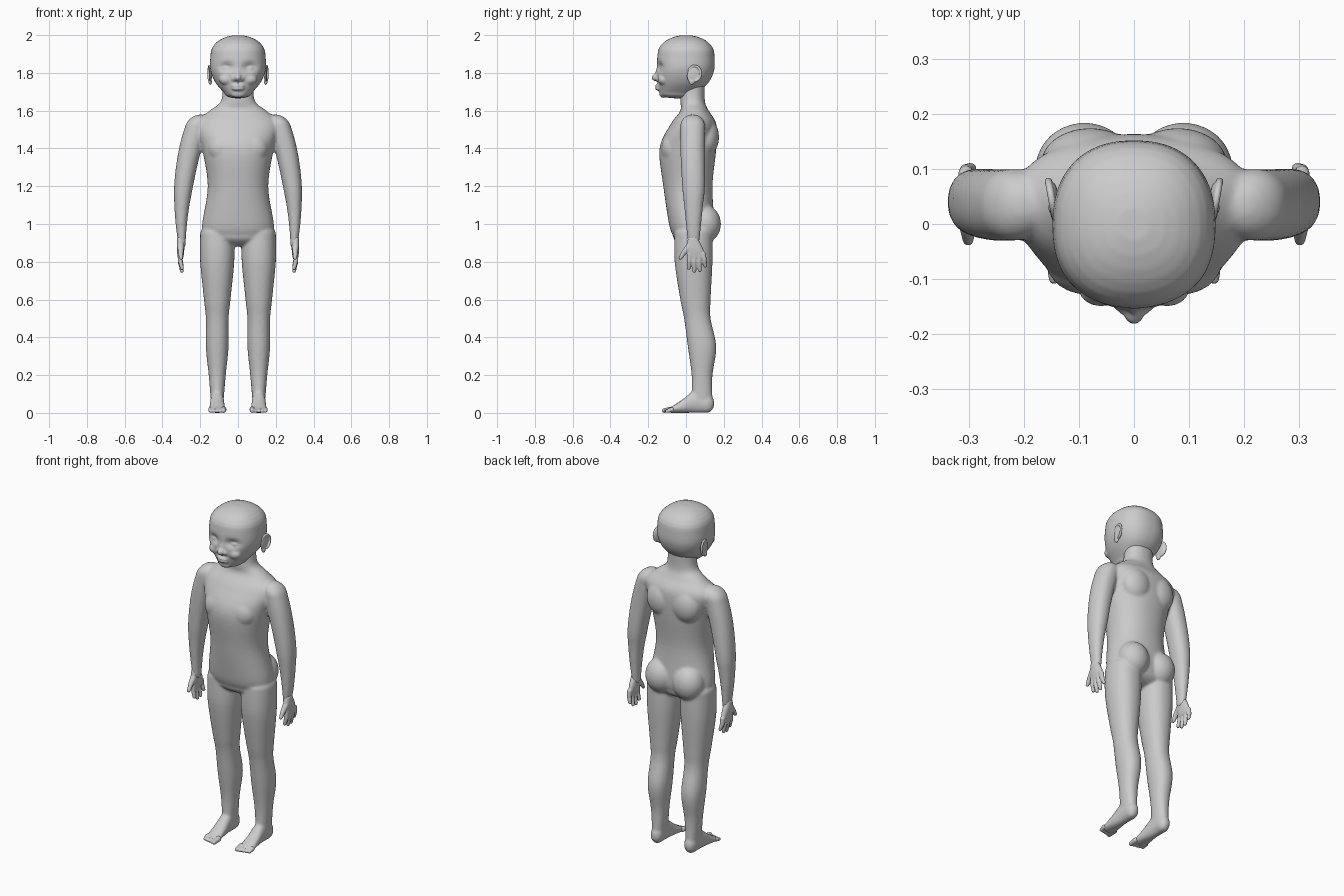
import bpy, bmesh, math
from mathutils import Matrix, Vector

cube = bpy.data.objects.get("Cube")
if cube:
    bpy.data.objects.remove(cube)

grey = bpy.data.materials.new("plain grey")
grey.use_nodes = True
colour = (.6, .6, .6, 1)
grey.diffuse_color = colour
grey.node_tree.nodes["Principled BSDF"].inputs["Base Color"].default_value = colour


def blend(a, b, c, d, t):
    """Catmull-Rom value between b and c."""
    slope_b, slope_c = (c - a) / 2, (d - b) / 2
    rise = c - b
    return b + t * (slope_b + t * (3 * rise - 2 * slope_b - slope_c + t * (slope_b + slope_c - 2 * rise)))


def refine(rows, steps=6):
    """Smooth a short list of sections into many."""
    padded = [rows[0], *rows, rows[-1]]
    smooth = []
    for group in zip(padded, padded[1:], padded[2:], padded[3:]):
        for step in range(steps):
            smooth.append([blend(*values, step / steps) for values in zip(*group)])
    return smooth + [list(rows[-1])]


def dome(section, length, steps=8):
    """Sections that round off an open end."""
    place, half, low, high = section
    middle, depth = (low + high) / 2, (high - low) / 2
    rounded = []
    for step in range(1, steps):
        angle = math.pi / 2 * step / steps
        shrink = math.cos(angle)
        rounded.append([place + length * math.sin(angle), half * shrink,
                        middle - depth * shrink, middle + depth * shrink])
    return rounded


def signed_power(value, power):
    return math.copysign(abs(value) ** (2 / power), value)


def loft(bm, rows, ends, centre=lambda place: 0, along_y=False, power=2.2, segments=64):
    """Skin sections of (place, half width, low limit, high limit), first row to last going down."""
    sections = refine(rows)
    sections = dome(sections[0], ends[0])[::-1] + sections + dome(sections[-1], -ends[1])
    rings = []
    for place, half, low, high in sections:
        ring = []
        for k in range(segments):
            angle = math.tau * k / segments
            x = centre(place) + half * signed_power(math.cos(angle), power)
            across = (low + high) / 2 + (high - low) / 2 * signed_power(math.sin(angle), power)
            ring.append(bm.verts.new((x, place, across) if along_y else (x, across, place)))
        rings.append(ring)
    for upper, lower in zip(rings, rings[1:]):
        for k in range(segments):
            bm.faces.new((upper[k], upper[k - 1], lower[k - 1], lower[k]))
    bm.faces.new(rings[0])
    bm.faces.new(rings[-1])


def ball(bm, at, size, tilt=0):
    matrix = Matrix.Translation(at) @ Matrix.Rotation(tilt, 4, "X") @ Matrix.Diagonal((*size, 1))
    bmesh.ops.create_uvsphere(bm, u_segments=24, v_segments=16, radius=1, matrix=matrix)


def capsule(bm, start, end, start_radius, end_radius):
    start, end = Vector(start), Vector(end)
    axis = end - start
    matrix = Matrix.Translation((start + end) / 2) @ axis.to_track_quat("Z", "Y").to_matrix().to_4x4()
    bmesh.ops.create_cone(bm, cap_ends=True, segments=20, radius1=start_radius, radius2=end_radius,
                          depth=axis.length, matrix=matrix)
    ball(bm, start, [start_radius] * 3)
    ball(bm, end, [end_radius] * 3)


def finish(bm, name, voxel, softness):
    """Fuse the overlapping volumes into one smooth skin."""
    bmesh.ops.recalc_face_normals(bm, faces=bm.faces)
    mesh = bpy.data.meshes.new(name)
    bm.to_mesh(mesh)
    bm.free()
    mesh.materials.append(grey)
    part = bpy.data.objects.new(name, mesh)
    bpy.context.collection.objects.link(part)
    fuse = part.modifiers.new("fuse", "REMESH")
    fuse.mode = "VOXEL"
    fuse.voxel_size = voxel
    fuse.use_smooth_shade = True
    soften = part.modifiers.new("soften", "SMOOTH")
    soften.factor = .5
    soften.iterations = softness


# Torso and neck
body = bmesh.new()
loft(body, [(1.75, .08, -.03, .1), (1.65, .09, -.03, .1), (1.6, .15, -.03, .12), (1.53, .22, -.08, .16),
            (1.4, .19, -.14, .16), (1.2, .16, -.12, .14), (1, .19, -.09, .15), (.94, .18, -.07, .14)],
     ends=(.01, .06))

for side in (1, -1):
    def arm_line(z):
        return side * (.3 - .3 * (z - 1) ** 2)

    def leg_line(place):
        return side * .11

    # Arm
    loft(body, [(1.52, .06, -.03, .1), (1.4, .06, -.03, .1), (1.2, .05, -.02, .1), (1.1, .04, -.01, .09),
                (1, .03, 0, .08), (.9, .02, .01, .07)], ends=(.06, .03), centre=arm_line)
    # Shoulder blade, chest and buttock
    ball(body, at=(side * .08, .11, 1.46), size=(.09, .065, .1))
    ball(body, at=(side * .08, -.07, 1.4), size=(.08, .06, .08))
    ball(body, at=(side * .09, .1, 1), size=(.09, .085, .1))
    # Leg
    loft(body, [(.95, .09, -.06, .14), (.8, .09, -.06, .14), (.6, .07, -.03, .13), (.5, .06, -.01, .13),
                (.35, .06, .01, .16), (.2, .045, .03, .14), (.08, .035, .03, .14)],
         ends=(.05, .03), centre=leg_line)
    # Foot
    loft(body, [(.11, .035, 0, .1), (.05, .035, 0, .12), (-.02, .04, 0, .07), (-.08, .045, 0, .03)],
         ends=(.04, .02), centre=leg_line, along_y=True)
finish(body, "body", voxel=.008, softness=4)

# Head
head = bmesh.new()
loft(head, [(1.9, .145, -.15, .15), (1.82, .147, -.157, .15), (1.75, .12, -.15, .12), (1.69, .07, -.14, .05)],
     ends=(.1, .025), power=2.3, segments=96)
# Hollow the eye sockets
for vert in head.verts:
    if vert.co.y < 0:
        across = (abs(vert.co.x) - .06) / .036
        upward = (vert.co.z - 1.83) / .022
        vert.co.y += .024 * math.exp(-across ** 2 - upward ** 2)
# Nose, lips and chin
ball(head, at=(0, -.156, 1.775), size=(.02, .027, .02))
ball(head, at=(0, -.145, 1.8), size=(.014, .018, .045), tilt=-.25)
for lip_height in (1.732, 1.716):
    ball(head, at=(0, -.147, lip_height), size=(.034, .016, .009))
ball(head, at=(0, -.12, 1.69), size=(.04, .022, .022))
# Nostrils, eyelids and cheeks
for side in (1, -1):
    ball(head, at=(side * .02, -.15, 1.77), size=(.014, .014, .014))
    ball(head, at=(side * .06, -.118, 1.824), size=(.027, .018, .012))
    ball(head, at=(side * .06, -.12, 1.765), size=(.04, .03, .03))
finish(head, "head", voxel=.006, softness=3)

for side, label in ((1, "left"), (-1, "right")):
    # Ear with raised rim and lobe
    ear = bmesh.new()
    ball(ear, at=(side * .146, .04, 1.79), size=(.008, .034, .046), tilt=-.25)
    ball(ear, at=(side * .147, .03, 1.752), size=(.009, .014, .015))
    for step in range(-6, 18):
        angle = math.radians(10 * step)
        reach = math.sin(angle)
        ball(ear, at=(side * (.15 + .006 * reach), .045 + .033 * reach, 1.797 + .04 * math.cos(angle)),
             size=(.007, .007, .007))
    finish(ear, label + "_ear", voxel=.003, softness=3)

    # Palm
    def hand_line(z):
        return side * .304

    hand = bmesh.new()
    loft(hand, [(.92, .02, .01, .065), (.87, .02, 0, .09), (.83, .016, .01, .1)],
         ends=(.02, .02), centre=hand_line)
    # Fingers
    for finger in range(4):
        knuckle = Vector((side * .306, .02 + .024 * finger, .84))
        tip = Vector((side * .297, knuckle.y + .005 * (finger - 1), .75 + .01 * (finger - 1.3) ** 2))
        joint = (knuckle + tip) / 2 + Vector((side * .004, 0, 0))
        capsule(hand, knuckle, joint, .014, .0125)
        capsule(hand, joint, tip, .0125, .01)
    # Thumb
    joint = (side * .303, -.01, .85)
    capsule(hand, (side * .304, .02, .885), joint, .018, .014)
    capsule(hand, joint, (side * .302, -.03, .82), .014, .01)
    finish(hand, label + "_hand", voxel=.004, softness=3)

    # Toes, from the inner big toe outward
    toes = bmesh.new()
    for toe in range(5):
        radius = .0095 if toe else .0125
        x = side * (.076 + .0175 * toe)
        capsule(toes, (x, -.075, .018), (x, .004 * toe - .116, radius), radius + .003, radius)
    finish(toes, label + "_toes", voxel=.004, softness=2)
